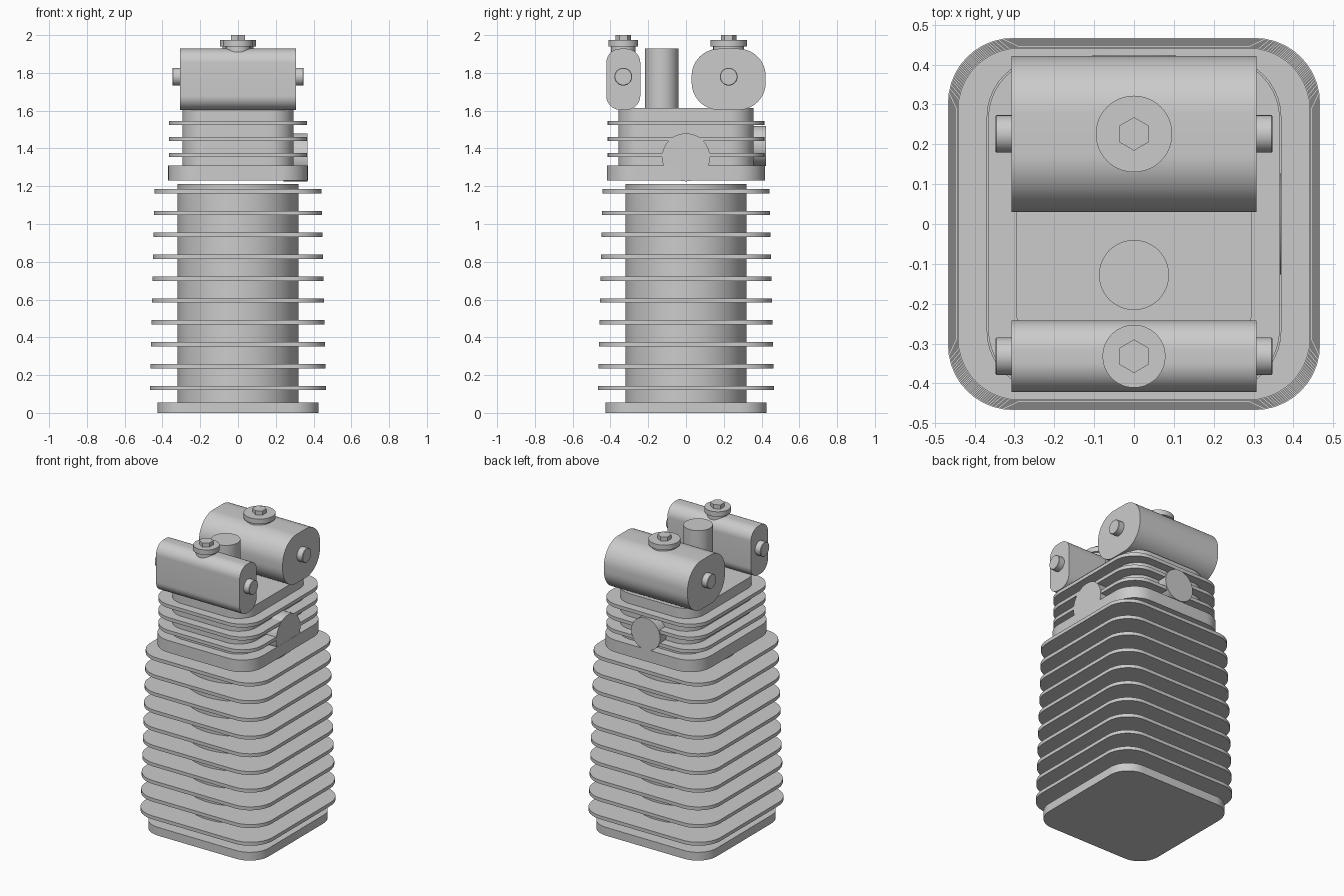
import bpy, bmesh, math

if "Cube" in bpy.data.objects:
    bpy.data.objects.remove(bpy.data.objects["Cube"])


def rounded(hu, hv, r, seg=10):
    """Rounded rectangle outline, counter-clockwise."""
    pts = []
    for k, (su, sv) in enumerate([(1, 1), (-1, 1), (-1, -1), (1, -1)]):
        for i in range(seg + 1):
            a = math.pi / 2 * (k + i / seg)
            pts.append((su * (hu - r) + r * math.cos(a), sv * (hv - r) + r * math.sin(a)))
    return pts


def circle(r, n=48, phase=0.0):
    return [(r * math.cos(phase + 2 * math.pi * i / n), r * math.sin(phase + 2 * math.pi * i / n))
            for i in range(n)]


def prism(name, pts, w0, w1, axis='z', centre=(0, 0), bevel=0.0, seg=3):
    """Extrude an outline from w0 to w1 along an axis and round its rims."""
    cu, cv = centre
    place = {'z': lambda u, v, w: (u, v, w),
             'x': lambda u, v, w: (w, u, v),
             'y': lambda u, v, w: (v, w, u)}[axis]
    bm = bmesh.new()
    rings = [[bm.verts.new(place(u + cu, v + cv, w)) for u, v in pts] for w in (w0, w1)]
    n = len(pts)
    caps = [bm.faces.new(rings[0][::-1]), bm.faces.new(rings[1])]
    for i in range(n):
        j = (i + 1) % n
        bm.faces.new((rings[0][i], rings[0][j], rings[1][j], rings[1][i]))
    if bevel:
        rim = list({e for f in caps for e in f.edges})
        bmesh.ops.bevel(bm, geom=rim, offset=bevel, segments=seg, profile=0.5,
                        affect='EDGES', clamp_overlap=True)
    bmesh.ops.recalc_face_normals(bm, faces=bm.faces)
    me = bpy.data.meshes.new(name)
    bm.to_mesh(me)
    bm.free()
    ob = bpy.data.objects.new(name, me)
    bpy.context.collection.objects.link(ob)
    bpy.ops.object.select_all(action='DESELECT')
    ob.select_set(True)
    bpy.context.view_layer.objects.active = ob
    bpy.ops.object.shade_smooth_by_angle(angle=math.radians(35))
    return ob


# Barrel with base flange and tapering stack of cooling fins
prism("base_flange", rounded(0.427, 0.427, 0.14), 0, 0.055, bevel=0.01)
prism("barrel", circle(0.32, 64), 0.04, 1.213)
for i in range(10):
    t = i / 9
    h = 0.467 + (0.442 - 0.467) * t
    z = 0.132 + (1.174 - 0.132) * t
    prism(f"barrel_fin_{i + 1}", rounded(h, h, h * 0.35), z - 0.0115, z + 0.0115, bevel=0.009)

# Cylinder head: flange, core, fins
prism("head_flange", rounded(0.37, 0.418, 0.15), 1.23, 1.31, bevel=0.012)
prism("head_core", rounded(0.295, 0.357, 0.13), 1.29, 1.613, bevel=0.02)
for i, z in enumerate((1.365, 1.45, 1.535)):
    prism(f"head_fin_{i + 1}", rounded(0.366, 0.415, 0.15), z - 0.0115, z + 0.0115, bevel=0.009)

# Intake and exhaust ports on the right and back faces
prism("side_port", circle(0.127), 0.24, 0.369, 'x', (0, 1.353), 0.003, 1)
prism("back_port", circle(0.106), 0.28, 0.423, 'y', (1.414, 0), 0.003, 1)

# Centre post between the two rocker housings
prism("centre_post", circle(0.088), 1.59, 1.93, centre=(0, -0.128), bevel=0.012)

# Rocker housings with pivot shafts, caps and hex nuts
for tag, y, hw, r, cap in (("rear", 0.226, 0.196, 0.145, 0.096),
                           ("front", -0.332, 0.09, 0.075, 0.079)):
    prism(tag + "_rocker_housing", rounded(hw, 0.162, r, 14), -0.307, 0.307, 'x', (y, 1.766), 0.014)
    prism(tag + "_pivot_shaft", circle(0.047, 32), -0.348, 0.348, 'x', (y, 1.78), 0.003, 1)
    prism(tag + "_cap_collar", circle(cap - 0.014), 1.91, 1.945, centre=(0, y))
    prism(tag + "_cap", circle(cap), 1.94, 1.973, centre=(0, y), bevel=0.009)
    prism(tag + "_hex_nut", circle(0.042, 6, math.pi / 6), 1.96, 2.0, centre=(0, y))
